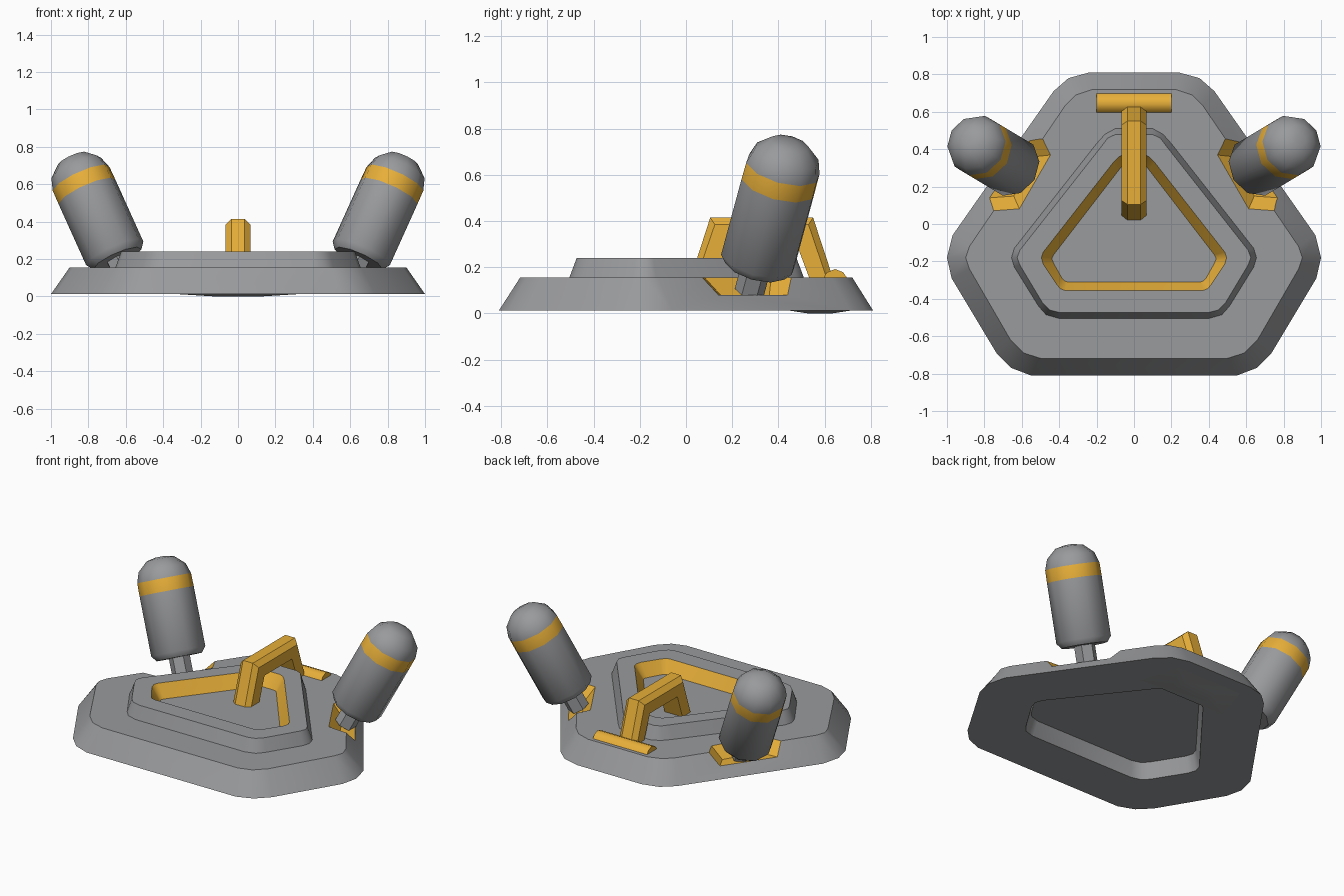
import bpy, bmesh, math
from mathutils import Vector, Matrix

if "Cube" in bpy.data.objects:
    bpy.data.objects.remove(bpy.data.objects["Cube"])


def material(name, rgb):
    m = bpy.data.materials.new(name)
    m.diffuse_color = (*rgb, 1)
    m.use_nodes = True
    m.node_tree.nodes["Principled BSDF"].inputs["Base Color"].default_value = m.diffuse_color
    return m


GREY = material("grey metal", (0.32, 0.325, 0.335))
YELLOW = material("amber yellow", (0.88, 0.47, 0.045))


def loft(name, rings, strips=None, mat=0, smooth=30):
    """Skin equal-length closed rings, cap both ends; strips maps strip index -> material."""
    bm = bmesh.new()
    rows = [[bm.verts.new(p) for p in ring] for ring in rings]
    n = len(rows[0])
    for k in range(len(rows) - 1):
        for i in range(n):
            j = (i + 1) % n
            f = bm.faces.new((rows[k][i], rows[k][j], rows[k + 1][j], rows[k + 1][i]))
            f.material_index = (strips or {}).get(k, mat)
    for row in (rows[0], rows[-1]):
        bm.faces.new(row).material_index = mat
    bmesh.ops.recalc_face_normals(bm, faces=bm.faces)
    me = bpy.data.meshes.new(name)
    bm.to_mesh(me)
    bm.free()
    me.materials.append(GREY)
    me.materials.append(YELLOW)
    ob = bpy.data.objects.new(name, me)
    bpy.context.collection.objects.link(ob)
    if smooth:
        shade(ob, smooth)
    return ob


def select(ob):
    bpy.ops.object.select_all(action='DESELECT')
    ob.select_set(True)
    bpy.context.view_layer.objects.active = ob


def shade(ob, degrees):
    select(ob)
    bpy.ops.object.shade_smooth_by_angle(angle=math.radians(degrees))


def sym(half, z, s=1.0):
    """Mirror a right-hand half outline into a closed ring at height z."""
    pts = half + [(-x, y) for x, y in reversed(half)]
    return [(x * s, y * s, z) for x, y in pts]


# outlines of the stepped base, right half, back to front
foot = [(.24, .81), (.35, .78), (.43, .71), (.97, -.06), (1, -.18), (.975, -.29),
        (.735, -.69), (.655, -.77), (.55, -.81)]
deck = [(.22, .72), (.31, .69), (.37, .63), (.88, -.12), (.9, -.18), (.88, -.24),
        (.66, -.62), (.59, -.69), (.5, -.718)]
tier_low = [(.1, .51), (.155, .48), (.2, .43), (.64, -.13), (.655, -.18), (.64, -.23),
            (.51, -.44), (.47, -.485), (.4, -.505)]
tier_top = [(.1, .478), (.14, .46), (.17, .42), (.61, -.14), (.625, -.18), (.61, -.22),
            (.49, -.42), (.45, -.46), (.4, -.473)]
well_top = [(.05, .375), (.08, .36), (.11, .33), (.485, -.15), (.495, -.18), (.485, -.215),
            (.415, -.32), (.395, -.345), (.37, -.355)]
well_floor = [(.03, .32), (.06, .315), (.08, .29), (.43, -.165), (.44, -.185), (.43, -.21),
              (.385, -.29), (.37, -.305), (.355, -.31)]

base = loft("base", [sym(tier_low, .112, .92), sym(tier_low, .012, .97), sym(foot, .012),
                     sym(deck, .155), sym(tier_low, .155), sym(tier_top, .24),
                     sym(well_top, .24), sym(well_floor, .155)],
            strips={6: 1}, smooth=0)

# yellow flared notches cut into the two rear flanks
for s in (1, -1):
    def notch(z, inner, half):
        c = Vector((.53, .225))
        n, t = Vector((.866, .5)), Vector((.5, -.866))
        w = half + .68 * (.6 - inner)
        pts = [c + n * inner - t * half, c + n * inner + t * half, c + n * .6 + t * w, c + n * .6 - t * w]
        return [(p.x * s, p.y, z) for p in pts]
    # extend the slope of the walls slightly above the deck
    cutter = loft("notch_cutter", [notch(.08, .06, .122), notch(.17, -.012, .175)], mat=1,
                  strips={0: 1}, smooth=0)
    cutter.hide_render = True
    mod = base.modifiers.new("notch", 'BOOLEAN')
    mod.operation, mod.solver, mod.object = 'DIFFERENCE', 'EXACT', cutter
    select(base)
    bpy.ops.object.modifier_apply(modifier=mod.name)
    bpy.data.objects.remove(cutter)
shade(base, 35)

# thin tapered pad beneath the rear of the base
loft("rear_pad", [[(x * k, .58 + y * k, z) for x, y in
                   ((-.32, -.13), (.32, -.13), (.24, .13), (-.24, .13))]
                  for k, z in ((.4, 0), (1, .012))])


def turned(name, profile, sides, origin, axis, strips=None):
    """Lathe (radius, distance) pairs around an axis."""
    rot = Matrix.Translation(origin) @ Vector(axis).to_track_quat('Z', 'Y').to_matrix().to_4x4()
    ang = [math.tau * (i + .5) / sides for i in range(sides)]
    return loft(name, [[rot @ Vector((r * math.cos(a), r * math.sin(a), t)) for a in ang]
                       for r, t in profile], strips, smooth=42)


# two tilted capsule pods on short necks
for s, side in ((1, "right"), (-1, "left")):
    origin, axis = Vector((.645, .303, .199)), Vector((.40, .24, .886))
    origin.x *= s
    axis.x *= s
    turned(side + "_pod", [(.14, 0), (.167, .035), (.167, .405), (.166, .485), (.145, .55),
                           (.085, .605), (.03, .617)], 10, origin, axis, {2: 1})
    turned(side + "_pod_neck", [(.065, -.12), (.065, .01)], 6, origin, axis)

# arched handle from the well to the rear deck, chamfered along its outside
outer = [(.02, .152), (.105, .415), (.55, .415), (.637, .15)]
outer_in = [(.045, .152), (.125, .385), (.53, .385), (.61, .15)]
inner = [(.535, .15), (.475, .31), (.185, .31), (.13, .152)]
loft("handle", [[(x, y, z) for y, z in prof + inner] for x, prof in
                ((-.066, outer_in), (-.036, outer), (.036, outer), (.066, outer_in))],
     strips={0: 1, 1: 1, 2: 1}, mat=1, smooth=0)

# half-round hinge bar behind the handle
bar = [(.592, .15), (.61, .178), (.645, .192), (.68, .178), (.7, .15)]
loft("hinge_bar", [[(x, y, z) for y, z in bar] for x in (-.2, .2)], strips={0: 1}, mat=1,
     smooth=50)
